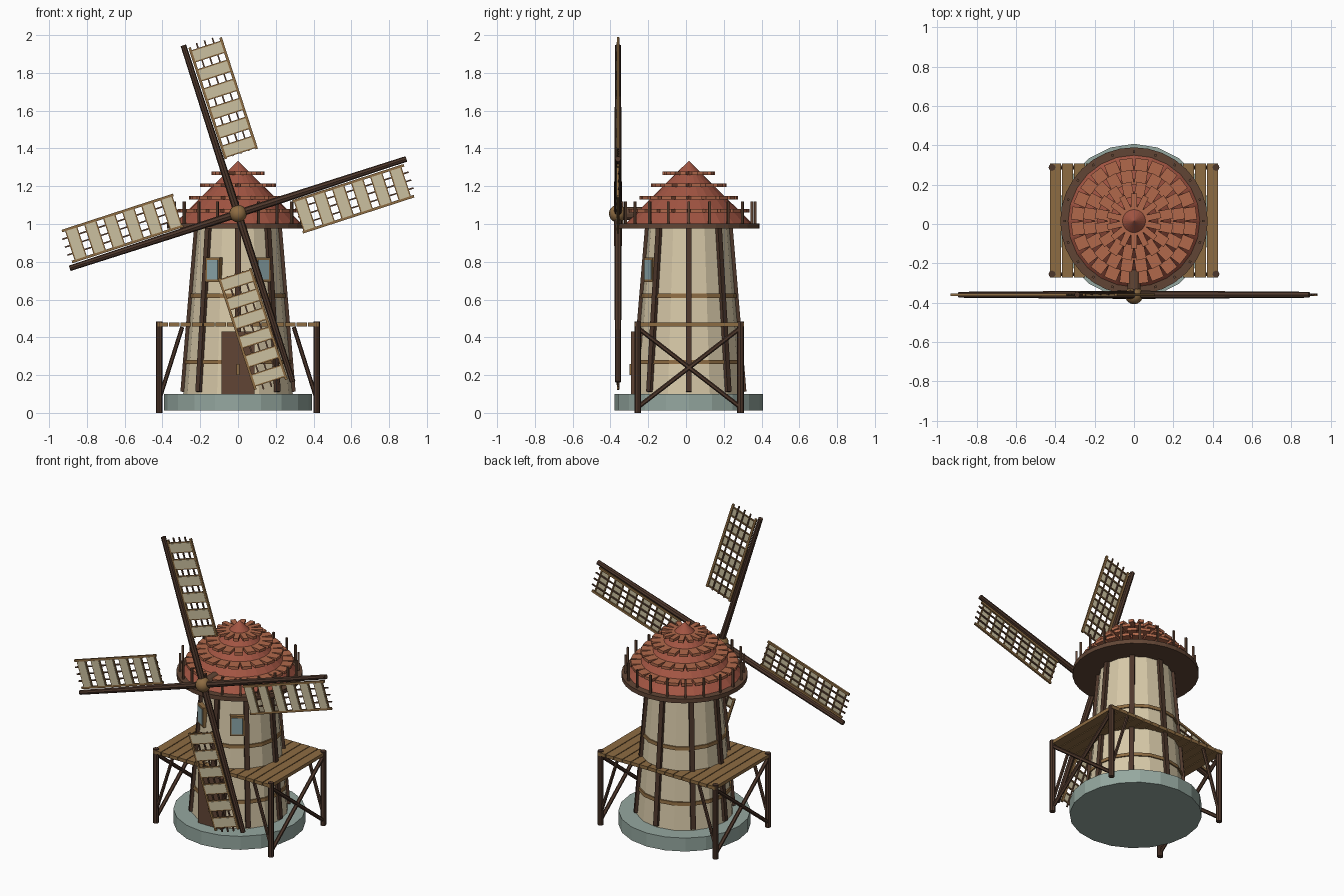
import bpy, bmesh
from math import pi, sin, cos, radians, atan
from mathutils import Matrix, Vector

if "Cube" in bpy.data.objects:
    bpy.data.objects.remove(bpy.data.objects["Cube"])

CY = 0.015  # tower axis in y


def mat(name, r, g, b):
    m = bpy.data.materials.new(name)
    m.diffuse_color = (r, g, b, 1)
    m.use_nodes = True
    m.node_tree.nodes["Principled BSDF"].inputs["Base Color"].default_value = m.diffuse_color
    return m


PLASTER = mat("cream plaster", 0.68, 0.58, 0.39)
DARK = mat("dark wood", 0.075, 0.038, 0.024)
WOOD = mat("light wood", 0.27, 0.15, 0.055)
STONE = mat("grey stone", 0.30, 0.39, 0.35)
CLOTH = mat("sail cloth", 0.60, 0.53, 0.35)
TILE = mat("terracotta tile", 0.44, 0.14, 0.07)
RED = mat("red roof", 0.36, 0.09, 0.055)
EAVE = mat("brown eave", 0.12, 0.06, 0.035)
GLASS = mat("window glass", 0.26, 0.38, 0.40)


def finish(bm, name, material):
    bmesh.ops.recalc_face_normals(bm, faces=bm.faces[:])
    me = bpy.data.meshes.new(name)
    bm.to_mesh(me)
    bm.free()
    me.materials.append(material)
    ob = bpy.data.objects.new(name, me)
    bpy.context.collection.objects.link(ob)
    return ob


def box(bm, size, loc, m=Matrix()):
    bmesh.ops.create_cube(bm, size=1, matrix=m @ Matrix.Translation(loc) @ Matrix.Diagonal((*size, 1)))


def beam(bm, a, b, r, r2=None, n=8):
    """Round bar between two points."""
    a, b = Vector(a), Vector(b)
    d = b - a
    m = Matrix.Translation((a + b) / 2) @ d.to_track_quat('Z', 'Y').to_matrix().to_4x4()
    bmesh.ops.create_cone(bm, cap_ends=True, segments=n, radius1=r,
                          radius2=r if r2 is None else r2, depth=d.length, matrix=m)


def around(angle):
    """Frame turned about the tower axis; its local +x points outward."""
    return Matrix.Translation((0, CY, 0)) @ Matrix.Rotation(angle, 4, 'Z')


def disc(name, z0, z1, r0, r1, n, material):
    bm = bmesh.new()
    beam(bm, (0, CY, z0), (0, CY, z1), r0, r1, n)
    return finish(bm, name, material)


def wall(z):  # tower radius at a height
    return 0.29 - 0.075 * (z - 0.1) / 0.9


# Stone base, tower body, eave and roof cone
disc("stone_base", 0.012, 0.1, 0.393, 0.393, 20, STONE)
disc("tower_body", 0.1, 0.985, wall(0.1), wall(0.985), 16, PLASTER)
disc("eave", 0.975, 1.003, 0.375, 0.375, 32, EAVE)
disc("roof_cone", 1.003, 1.335, 0.335, 0.0, 24, RED)

# Eight leaning posts on the tower
bm = bmesh.new()
lean = Matrix.Rotation(-atan(0.075 / 0.9), 4, 'Y')
for i in range(8):
    m = around(i * pi / 4) @ Matrix.Translation((wall(0.55) + 0.002, 0, 0.55)) @ lean
    box(bm, (0.028, 0.03, 0.88), (0, 0, 0), m)
finish(bm, "tower_posts", DARK)

# Hoops round the tower
for z in (0.27, 0.62):
    disc("tower_hoop", z - 0.011, z + 0.011, wall(z) + 0.009, wall(z) + 0.007, 16, WOOD)

# Rows of flat roof tiles
bm = bmesh.new()
for z, r, n in ((1.07, 0.32, 24), (1.14, 0.26, 20), (1.205, 0.20, 16), (1.268, 0.14, 14)):
    for i in range(n):
        box(bm, (0.09, 2 * pi * (r - 0.07) / n, 0.018), (r - 0.046, 0, z), around(2 * pi * (i + 0.5) / n))
finish(bm, "roof_tiles", TILE)

# Pegs round the eave
bm = bmesh.new()
for i in range(20):
    box(bm, (0.012, 0.012, 0.12), (0.352, 0, 1.06), around(2 * pi * i / 20))
finish(bm, "eave_pegs", EAVE)

# Door with handle
bm = bmesh.new()
box(bm, (0.175, 0.06, 0.33), (0, -0.26, 0.265))
finish(bm, "door", EAVE)
bm = bmesh.new()
box(bm, (0.014, 0.012, 0.06), (0, -0.294, 0.23))
finish(bm, "door_handle", WOOD)

# Two windows
frames, panes = bmesh.new(), bmesh.new()
for s in (-1, 1):
    m = around(-pi / 2 + s * radians(32))
    box(frames, (0.05, 0.088, 0.13), (0.228, 0, 0.757), m)
    box(panes, (0.006, 0.066, 0.104), (0.254, 0, 0.757), m)
finish(frames, "window_frames", WOOD)
finish(panes, "window_panes", GLASS)

# Platform planks
bm = bmesh.new()
n, w = 14, 0.86 / 14
for i in range(n):
    box(bm, (w - 0.005, 0.58, 0.022), (-0.43 + w * (i + 0.5), 0.018, 0.468))
finish(bm, "platform_planks", WOOD)

# Platform legs and braces
legs, braces = bmesh.new(), bmesh.new()
Y0, Y1 = -0.255, 0.288
for s in (-1, 1):
    x = s * 0.417
    for y in (Y0, Y1):
        beam(legs, (x, y, 0), (x, y, 0.485), 0.018)
        beam(braces, (x, y, 0.07), (s * 0.295, y, 0.455), 0.011, n=6)
    beam(braces, (x, Y0, 0.03), (x, Y1, 0.45), 0.012, n=6)
    beam(braces, (x, Y1, 0.03), (x, Y0, 0.45), 0.012, n=6)
finish(legs, "platform_legs", DARK)
finish(braces, "platform_braces", DARK)

# Windshaft and hub
bm = bmesh.new()
beam(bm, (0, -0.2, 1.055), (0, -0.375, 1.055), 0.034, n=12)
finish(bm, "windshaft", EAVE)
bm = bmesh.new()
bmesh.ops.create_uvsphere(bm, u_segments=16, v_segments=10, radius=0.046,
                          matrix=Matrix.Translation((0, -0.362, 1.055)))
hub = finish(bm, "hub", WOOD)
hub.data.polygons.foreach_set("use_smooth", [True] * len(hub.data.polygons))

# Four sails: local z runs along the spar, local x across the lattice
spars, rails, laths, cloths = (bmesh.new() for _ in range(4))
for k in range(4):
    m = Matrix.Translation((0, -0.36, 1.055)) @ Matrix.Rotation(radians(-18 + 90 * k), 4, 'Y')
    beam(spars, m @ Vector((0, 0, 0)), m @ Vector((0, 0, 0.937)), 0.021, 0.015)
    box(rails, (0.014, 0.012, 0.62), (0.028, 0, 0.605), m)
    box(rails, (0.014, 0.012, 0.62), (0.2, 0, 0.605), m)
    for v in (0.07, 0.114, 0.158):
        box(laths, (0.008, 0.008, 0.63), (v, 0.003, 0.612), m)
    for i in range(6):
        u = 0.335 + 0.106 * i
        box(cloths, (0.16, 0.004, 0.054), (0.114, -0.005, u), m)
        for e in (-0.03, 0.03):
            box(rails, (0.176, 0.008, 0.008), (0.114, 0, u + e), m)
finish(spars, "sail_spars", DARK)
finish(rails, "sail_frames", WOOD)
finish(laths, "sail_laths", EAVE)
finish(cloths, "sail_cloths", CLOTH)
